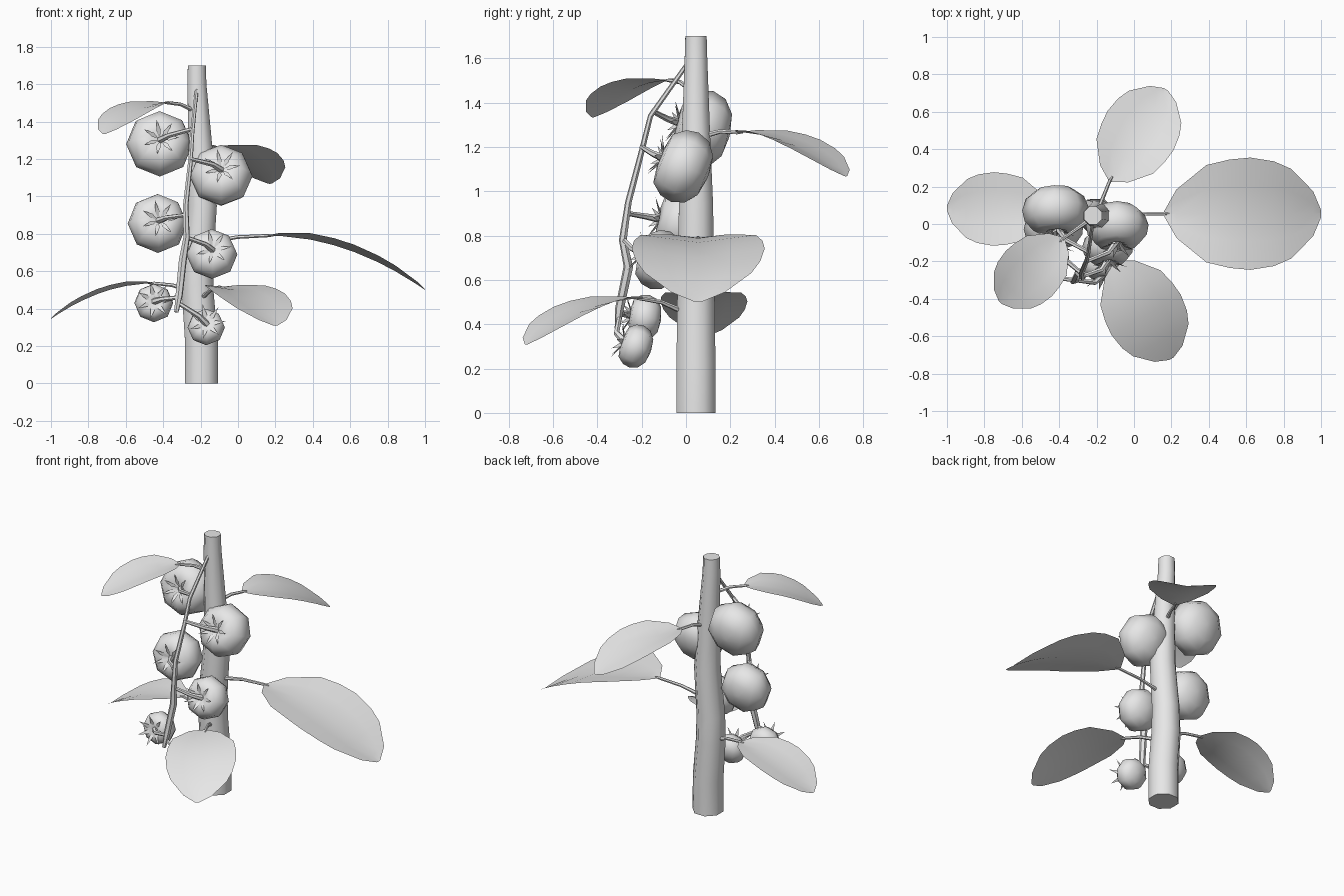
import bpy, bmesh, math
from mathutils import Vector, Matrix

cube = bpy.data.objects.get("Cube")
if cube:
    bpy.data.objects.remove(cube, do_unlink=True)

grey = bpy.data.materials.new("plain_grey")
grey.use_nodes = True
grey.diffuse_color = (0.8, 0.8, 0.8, 1)
grey.node_tree.nodes["Principled BSDF"].inputs["Base Color"].default_value = (0.8, 0.8, 0.8, 1)


def finish(name, bm, angle=50, solid=True):
    if solid:
        bmesh.ops.recalc_face_normals(bm, faces=bm.faces[:])
    mesh = bpy.data.meshes.new(name)
    bm.to_mesh(mesh)
    bm.free()
    mesh.materials.append(grey)
    obj = bpy.data.objects.new(name, mesh)
    bpy.context.collection.objects.link(obj)
    bpy.ops.object.select_all(action="DESELECT")
    obj.select_set(True)
    bpy.context.view_layer.objects.active = obj
    bpy.ops.object.shade_smooth_by_angle(angle=math.radians(angle))
    return obj


def loft(bm, rings):
    """Skin a list of closed rings and cap both ends."""
    loops = [[bm.verts.new(p) for p in ring] for ring in rings]
    n = len(loops[0])
    for a, b in zip(loops, loops[1:]):
        for i in range(n):
            j = (i + 1) % n
            bm.faces.new((a[i], a[j], b[j], b[i]))
    bm.faces.new(loops[0][::-1])
    bm.faces.new(loops[-1])


def tube(name, points, radii, sides=6):
    pts = [Vector(p) for p in points]
    rings = []
    side = None
    for k, p in enumerate(pts):
        tangent = (pts[min(k + 1, len(pts) - 1)] - pts[max(k - 1, 0)]).normalized()
        if side is None:
            side = tangent.orthogonal()
        side = (side - tangent * side.dot(tangent)).normalized()
        other = tangent.cross(side)
        rings.append([p + radii[k] * (side * math.cos(t) + other * math.sin(t))
                      for t in (math.tau * (i + 0.5) / sides for i in range(sides))])
    bm = bmesh.new()
    loft(bm, rings)
    return finish(name, bm)


# Main stem, gently bowed and tapering
tube("main_stem",
     [(-.195, .045, 0), (-.195, .045, .22), (-.215, .045, .48), (-.215, .045, .65),
      (-.19, .045, .95), (-.2, .045, 1.25), (-.22, .045, 1.6), (-.22, .045, 1.7)],
     [.096, .095, .092, .089, .083, .069, .055, .052], 8)

# Fruit-bearing vine hanging in front of the stem
tube("fruit_vine",
     [(-.22, .01, 1.58), (-.245, -.16, 1.34), (-.255, -.2, 1.18), (-.28, -.26, .95),
      (-.275, -.285, .78), (-.295, -.26, .66), (-.315, -.3, .47), (-.33, -.31, .38)],
     [.01, .012, .013, .015, .018, .022, .02, .012])

FRUIT_PROFILE = [(.05, .5), (.32, .67), (.7, .6), (.94, .3), (1, -.03),
                 (.88, -.38), (.55, -.63), (.08, -.7)]


def fruit(label, centre, radius, axis, vine_point):
    centre, axis = Vector(centre), Vector(axis).normalized()
    place = Matrix.Translation(centre) @ axis.to_track_quat("Z", "Y").to_matrix().to_4x4()
    # Dimpled, squat body
    bm = bmesh.new()
    loft(bm, [[place @ Vector((r * radius * math.cos(t), r * radius * math.sin(t), h * radius))
               for t in (math.tau * i / 8 for i in range(8))] for r, h in FRUIT_PROFILE])
    finish("fruit_" + label, bm, 80)
    # Star of narrow sepals with lifted tips
    bm = bmesh.new()
    for i in range(7):
        turn = place @ Matrix.Rotation(math.tau * i / 7, 4, "Z")
        shape = [(.01, 0, .55 * radius), (.045, -.012, .69 * radius + .004),
                 (.1, 0, .68 * radius + .03), (.045, .012, .69 * radius + .004)]
        bm.faces.new([bm.verts.new(turn @ Vector(p)) for p in shape])
    finish("sepals_" + label, bm, solid=False)
    # Bent stalk from the vine, thickening at the fruit
    start, end = Vector(vine_point), centre + axis * radius * .5
    knee = start.lerp(end, .72) + axis * .035
    tube("fruit_stalk_" + label, [start, knee, end], [.011, .014, .019])


fruit("top_left", (-.42, .075, 1.28), .178, (.05, -1, .25), (-.243, -.15, 1.36))
fruit("top_right", (-.09, -.01, 1.11), .168, (0, -1, .4), (-.255, -.2, 1.2))
fruit("middle_left", (-.43, -.02, .855), .16, (.08, -1, .2), (-.28, -.265, .9))
fruit("middle_right", (-.14, -.12, .69), .137, (.05, -1, .35), (-.275, -.28, .78))
fruit("low_left", (-.45, -.185, .43), .104, (.05, -1, .15), (-.315, -.3, .46))
fruit("low_right", (-.17, -.225, .3), .1, (.05, -1, .35), (-.32, -.3, .43))

LEAF_OUTLINE = [(0, .012), (.08, .13), (.27, .26), (.42, .29), (.55, .3),
                (.7, .28), (.81, .24), (.95, .12), (1, .02)]


def leaf(label, root, base, tip):
    """Petiole from root to base, then a drooping blade to tip (x, y)."""
    root, base = Vector(root), Vector(base)
    span = Vector(tip) - base.xy
    size = span.length / .84
    yaw = math.atan2(span.y, span.x)
    place = (Matrix.Translation(base) @ Matrix.Rotation(yaw, 4, "Z") @ Matrix.Scale(size, 4))
    bm = bmesh.new()
    rows = [[bm.verts.new(place @ Vector((.84 * u, v * w, .13 * abs(v) * w - .29 * u * u)))
             for v in (-1, -.5, 0, .5, 1)] for u, w in LEAF_OUTLINE]
    for a, b in zip(rows, rows[1:]):
        for i in range(4):
            bm.faces.new((a[i], b[i], b[i + 1], a[i + 1]))
    finish("leaf_" + label, bm, solid=False)
    knee = root.lerp(base, .5) + Vector((0, 0, .012))
    inner = base + Vector((span.x, span.y, 0)).normalized() * .03
    tube("leaf_stalk_" + label, [root, knee, base, inner], [.013, .01, .009, .004])


leaf("large_side", (-.17, .05, .75), (.16, .055, .79), (1.0, .055))
leaf("back", (-.19, .08, 1.25), (-.13, .23, 1.265), (.17, .72))
leaf("low_side", (-.25, .05, .49), (-.45, .075, .535), (-1.0, .085))
leaf("upper_front", (-.24, .02, 1.46), (-.375, -.075, 1.5), (-.715, -.42))
leaf("low_front", (-.19, -.02, .46), (-.1, -.2, .515), (.2, -.72))
